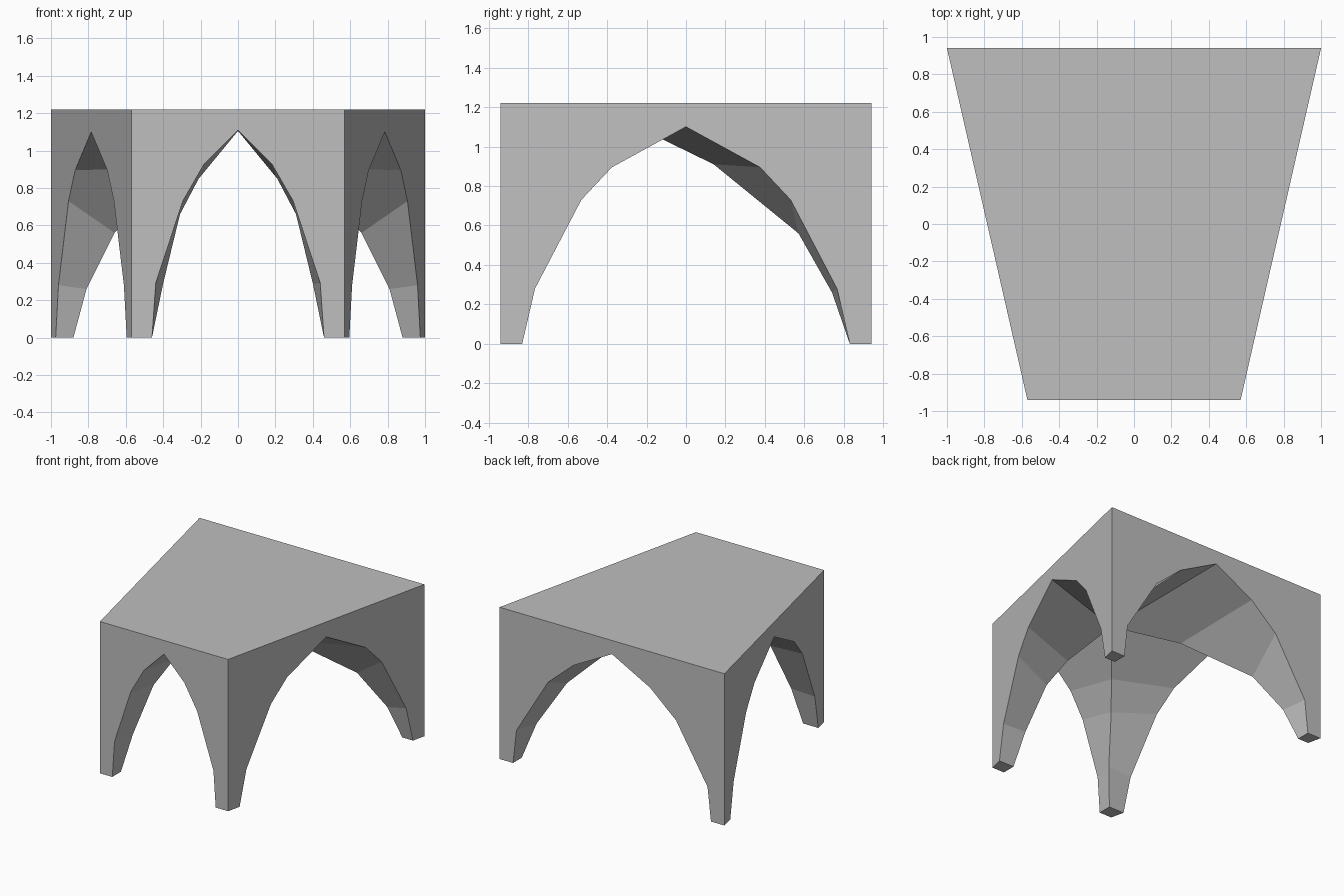
import bpy
import bmesh
from mathutils import Vector

cube = bpy.data.objects.get("Cube")
if cube:
    bpy.data.objects.remove(cube, do_unlink=True)

TOP, DEPTH = 1.22, 0.94
FRONT_HALF, BACK_HALF = 0.57, 1.0


def side_x(y):
    """Half width of the tapering block at depth y."""
    return FRONT_HALF + (BACK_HALF - FRONT_HALF) * (y + DEPTH) / (2 * DEPTH)


# Arch profiles, from foot to crown
front_arch = [(x, -DEPTH, z) for x, z in
              [(0.46, 0), (0.44, 0.29), (0.295, 0.73), (0.18, 0.93), (0, 1.11)]]
back_arch = [(x, DEPTH, z) for x, z in
             [(0.88, 0), (0.85, 0.27), (0.57, 0.73), (0.34, 0.93), (0, 1.11)]]
side_profile = [(0.83, 0), (0.765, 0.28), (0.53, 0.73), (0.375, 0.895), (0, 1.1)]
side_front = [(side_x(-y), -y, z) for y, z in side_profile]
side_back = [(side_x(y), y, z) for y, z in side_profile]

# Diagonal groins, from foot to the crossing of the vaults
crossing = (0, -0.26, 1.105)
front_groin = [(0.46, -0.83, 0), (0.40, -0.765, 0.29), (0.31, -0.63, 0.66),
               (0.21, -0.51, 0.85), crossing]
back_groin = [(0.88, 0.83, 0), (0.81, 0.74, 0.26), (0.66, 0.57, 0.56),
              (0.33, 0.14, 0.91), crossing]

bm = bmesh.new()


def face(points):
    bm.faces.new([bm.verts.new(Vector(p)) for p in points])


def flip(points):
    return [(-x, y, z) for x, y, z in points]


def strip(a, b):
    """Vault webbing between two matching curves."""
    for i in range(len(a) - 1):
        face([a[i], a[i + 1], b[i + 1], b[i]])


def corner(half, y, z):
    return (half, y, z)


# Front and back walls
for arch, half, y in [(front_arch, FRONT_HALF, -DEPTH), (back_arch, BACK_HALF, DEPTH)]:
    face(arch + flip(arch)[-2::-1] +
         [(-half, y, 0), (-half, y, TOP), (half, y, TOP), (half, y, 0)])

# Side walls, vault webbing and feet, on both sides
side_wall = (side_front + side_back[-2::-1] +
             [corner(BACK_HALF, DEPTH, 0), corner(BACK_HALF, DEPTH, TOP),
              corner(FRONT_HALF, -DEPTH, TOP), corner(FRONT_HALF, -DEPTH, 0)])
for mirror in (list, flip):
    face(mirror(side_wall))
    for arch, groin, side, half, y in [
            (front_arch, front_groin, side_front, FRONT_HALF, -DEPTH),
            (back_arch, back_groin, side_back, BACK_HALF, DEPTH)]:
        strip(mirror(arch), mirror(groin))
        strip(mirror(groin), mirror(side))
        face(mirror([(half, y, 0), arch[0], groin[0], side[0]]))

# Flat top
face([(-FRONT_HALF, -DEPTH, TOP), (FRONT_HALF, -DEPTH, TOP),
      (BACK_HALF, DEPTH, TOP), (-BACK_HALF, DEPTH, TOP)])

bmesh.ops.remove_doubles(bm, verts=bm.verts, dist=0.0005)
bmesh.ops.recalc_face_normals(bm, faces=bm.faces)

mesh = bpy.data.meshes.new("vaulted_block")
bm.to_mesh(mesh)
bm.free()
vault = bpy.data.objects.new("vaulted_block", mesh)
bpy.context.collection.objects.link(vault)

# Plain stone grey
stone = bpy.data.materials.new("stone_grey")
stone.use_nodes = True
colour = (0.52, 0.52, 0.52, 1)
stone.diffuse_color = colour
stone.node_tree.nodes["Principled BSDF"].inputs["Base Color"].default_value = colour
mesh.materials.append(stone)
